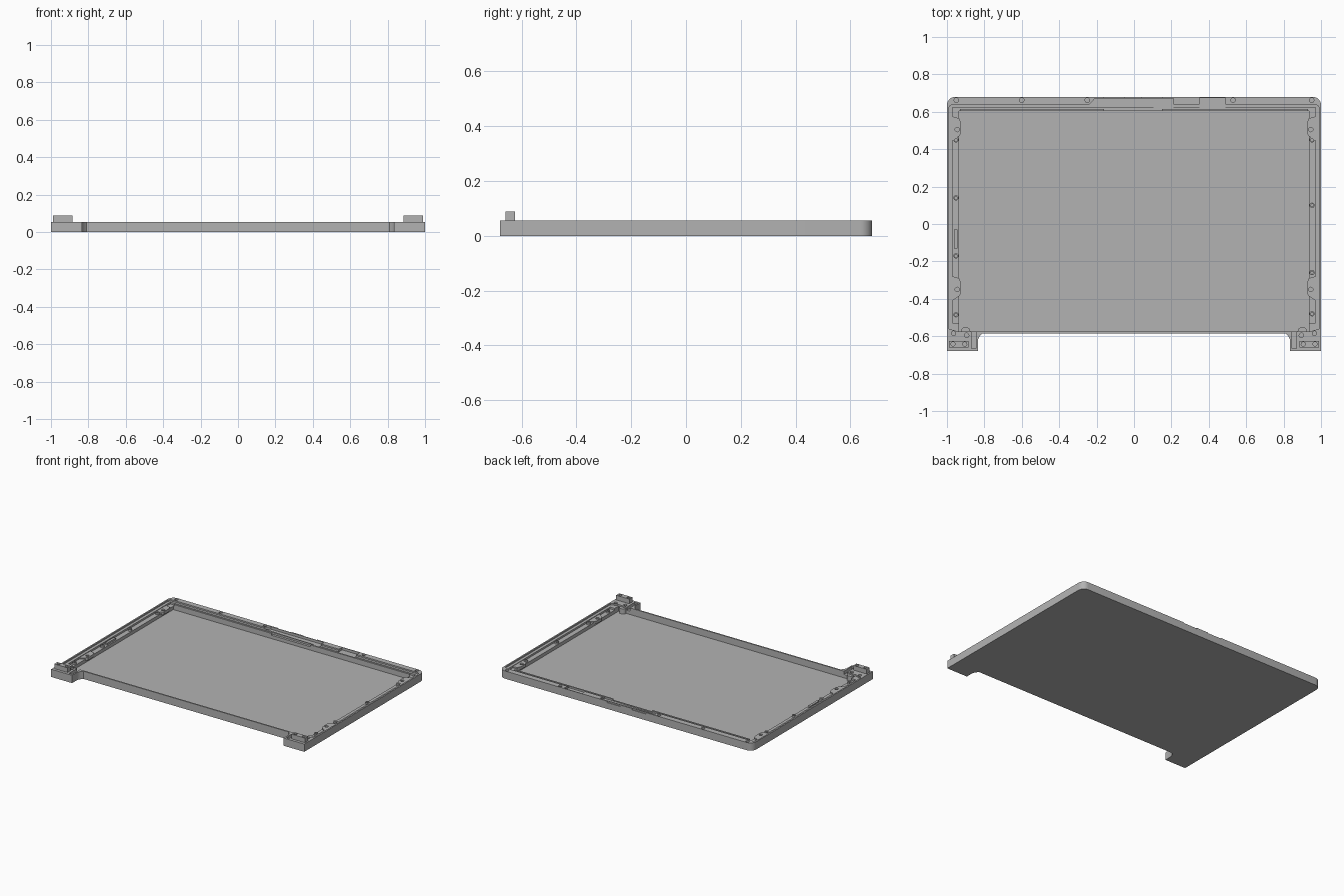
import bpy, bmesh, math

default = bpy.data.objects.get("Cube")
if default:
    bpy.data.objects.remove(default, do_unlink=True)

grey = bpy.data.materials.new("cover grey")
grey.use_nodes = True
grey.diffuse_color = (0.45, 0.45, 0.45, 1)
grey.node_tree.nodes["Principled BSDF"].inputs["Base Color"].default_value = (0.45, 0.45, 0.45, 1)

RIM, LEDGE, GROOVE, FLOOR = 0.055, 0.045, 0.032, 0.008


def prism(name, outline, z0, z1):
    """Extrude a flat outline between two heights."""
    bm = bmesh.new()
    base = bm.faces.new([bm.verts.new((x, y, z0)) for x, y in outline])
    top = bmesh.ops.extrude_face_region(bm, geom=[base])["geom"]
    bmesh.ops.translate(bm, vec=(0, 0, z1 - z0),
                        verts=[v for v in top if isinstance(v, bmesh.types.BMVert)])
    bmesh.ops.recalc_face_normals(bm, faces=bm.faces)
    mesh = bpy.data.meshes.new(name)
    bm.to_mesh(mesh)
    bm.free()
    mesh.materials.append(grey)
    obj = bpy.data.objects.new(name, mesh)
    bpy.context.collection.objects.link(obj)
    return obj


def rect(x0, x1, y0, y1):
    return [(x0, y0), (x1, y0), (x1, y1), (x0, y1)]


def arc(cx, cy, r, start, end, steps=8):
    return [(cx + r * math.cos(math.radians(start + (end - start) * i / steps)),
             cy + r * math.sin(math.radians(start + (end - start) * i / steps)))
            for i in range(steps + 1)]


def circle(x, y, r):
    return arc(x, y, r, 0, 337.5, 15)


def cut(target, outline, z0, z1=0.2):
    """Carve a prism out of the target, then drop the cutter."""
    cutter = prism("cutter", outline, z0, z1)
    cutter.hide_render = True
    mod = target.modifiers.new("cut", "BOOLEAN")
    mod.object, mod.operation, mod.solver = cutter, "DIFFERENCE", "EXACT"
    bpy.ops.object.select_all(action="DESELECT")
    bpy.context.view_layer.objects.active = target
    target.select_set(True)
    bpy.ops.object.modifier_apply(modifier=mod.name)
    bpy.data.objects.remove(cutter, do_unlink=True)


# Cover shell: rounded back corners and two hinge feet at the front
half = [(0.81, -0.585), (0.825, -0.6), (0.835, -0.62), (0.835, -0.68), (1, -0.68)]
half += arc(0.955, 0.635, 0.045, 0, 90)
shell = prism("cover_shell", half + [(-x, y) for x, y in reversed(half)], 0, RIM)

# Stepped recesses inside the rim, down to the thin floor panel
inner = [(0.94, -0.575), (0.99, -0.56)] + arc(0.965, 0.615, 0.025, 0, 90, 4)
cut(shell, inner + [(-x, y) for x, y in reversed(inner)], LEDGE)
cut(shell, rect(-0.935, 0.935, -0.575, 0.605), FLOOR)

# Channels in the back ledge and wider wells for the camera and antenna
cut(shell, rect(-0.97, 0.97, 0.615, 0.622), GROOVE)
cut(shell, [(-0.24, 0.638), (0.21, 0.62), (0.21, 0.67), (-0.21, 0.67)], GROOVE + 0.005)
cut(shell, rect(0.35, 0.49, 0.62, 0.675), GROOVE + 0.005)
cut(shell, rect(-0.16, 0.15, 0.6, 0.616), GROOVE)
for x0, x1 in ((-0.16, -0.05), (0.04, 0.15)):
    cut(shell, rect(x0, x1, 0.674, 0.7), LEDGE)

# Side channels, hinge foot pockets and their screw holes
for s in (-1, 1):
    cut(shell, rect(*sorted((s * 0.93, s * 0.97)), -0.53, 0.615), GROOVE)
    cut(shell, rect(*sorted((s * 0.845, s * 0.87)), -0.665, -0.57), GROOVE)
    for x, y in ((0.965, -0.585), (0.895, -0.595)):
        cut(shell, circle(s * x, y, 0.012), GROOVE)
for x in (-0.95, -0.6, -0.25, 0.53, 0.95):
    cut(shell, circle(x, 0.662, 0.012), GROOVE)

# Raised hinge blocks with drilled holes, plus corner pads
for side, s in (("right", -1), ("left", 1)):
    block = prism("hinge_block_" + side,
                  rect(*sorted((s * 0.885, s * 0.99)), -0.66, -0.625), RIM - 0.005, 0.088)
    for x in (0.905, 0.968):
        cut(block, circle(s * x, -0.642, 0.011), 0.07)
    prism("corner_pad_" + side, arc(s * 0.9, -0.575, 0.025, 0, 180), FLOOR, LEDGE)

# Screw bosses and clips along the side channels
bosses = {-1: (0.45, 0.14, -0.17, -0.485), 1: (0.45, 0.1, -0.26, -0.48)}
for side, s in (("right", -1), ("left", 1)):
    for i, y in enumerate(bosses[s]):
        boss = prism(f"screw_boss_{side}_{i}", circle(s * 0.952, y, 0.014), 0.02, LEDGE)
        cut(boss, circle(s * 0.952, y, 0.007), GROOVE)
    for i, y in enumerate((0.505, -0.35)):
        tab = [(s * 0.97, y - 0.06), (s * 0.935, y - 0.035), (s * 0.925, y - 0.02),
               (s * 0.925, y + 0.035), (s * 0.935, y + 0.06), (s * 0.97, y + 0.07)]
        clip = prism(f"side_clip_{side}_{i}", tab, 0.02, LEDGE - 0.004)
        cut(clip, circle(s * 0.945, y, 0.012), GROOVE)
prism("cable_clip", rect(-0.962, -0.945, -0.13, -0.03), 0.02, LEDGE)

# Crisp flat panels with smooth rounded corners
bpy.ops.object.select_all(action="DESELECT")
for obj in bpy.context.collection.objects:
    if obj.type == "MESH" and grey.name in obj.data.materials:
        obj.select_set(True)
        bpy.context.view_layer.objects.active = obj
bpy.ops.object.shade_smooth_by_angle(angle=math.radians(30))
